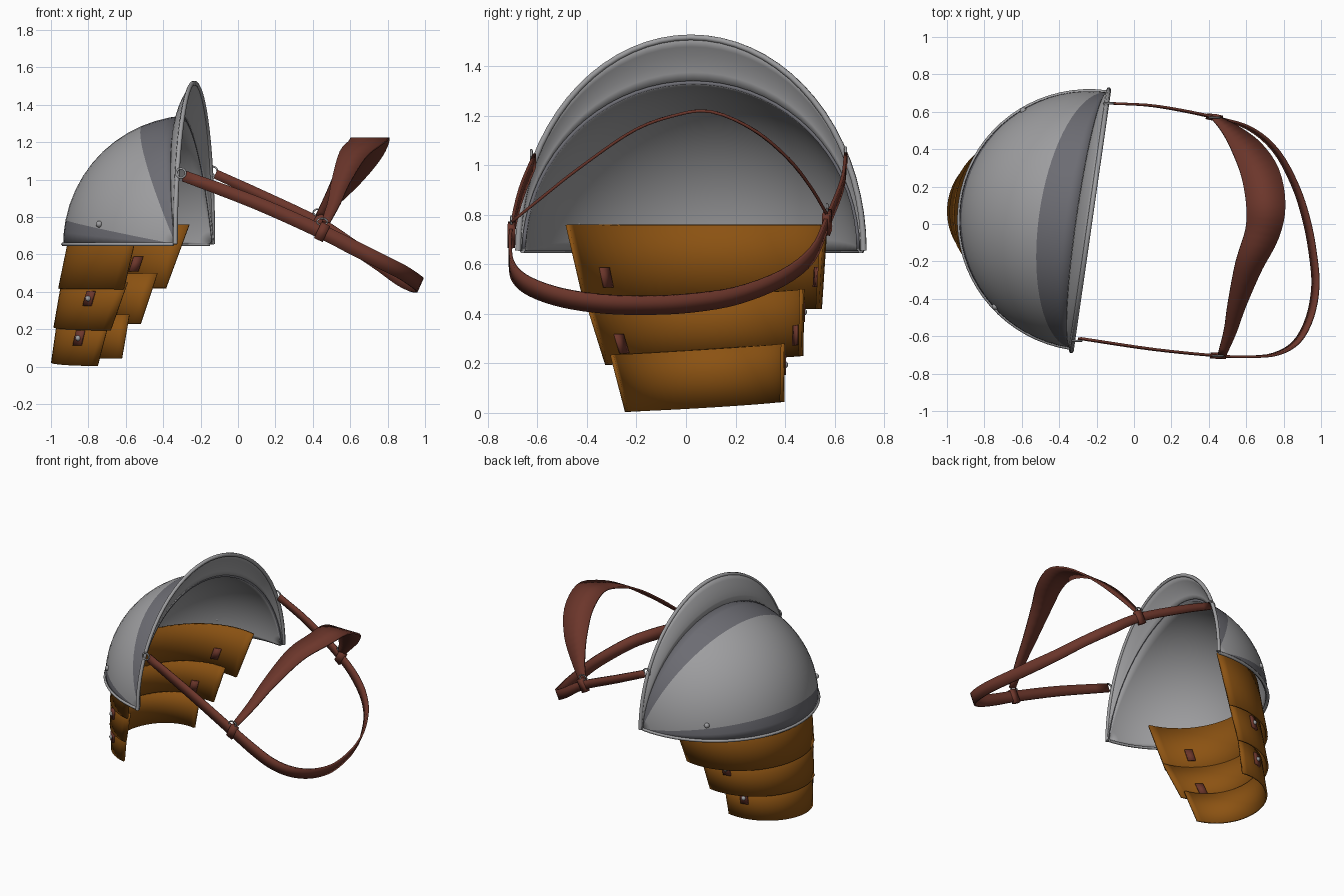
import bpy, bmesh, math
from mathutils import Vector, Matrix

if "Cube" in bpy.data.objects:
    bpy.data.objects.remove(bpy.data.objects["Cube"])


def material(name, col):
    m = bpy.data.materials.new(name)
    m.diffuse_color = (*col, 1)
    m.use_nodes = True
    m.node_tree.nodes["Principled BSDF"].inputs["Base Color"].default_value = m.diffuse_color
    return m


DARK = material("dark steel", (0.15, 0.15, 0.17))
STEEL = material("light steel", (0.34, 0.34, 0.35))
ORANGE = material("tan plate", (0.26, 0.085, 0.006))
LEATHER = material("brown leather", (0.15, 0.037, 0.024))


def smooth(ob, angle=35):
    bpy.ops.object.select_all(action='DESELECT')
    ob.select_set(True)
    bpy.context.view_layer.objects.active = ob
    bpy.ops.object.shade_smooth_by_angle(angle=math.radians(angle))


def sheet(name, rows, mats, thick, offset=0.0, rule=None):
    """Grid of points made into a thin solid sheet; rule(row) picks the material."""
    bm = bmesh.new()
    vs = [[bm.verts.new(p) for p in r] for r in rows]
    for i in range(len(rows) - 1):
        for j in range(len(rows[0]) - 1):
            f = bm.faces.new((vs[i][j], vs[i + 1][j], vs[i + 1][j + 1], vs[i][j + 1]))
            f.material_index = rule(i) if rule else 0
    me = bpy.data.meshes.new(name)
    bm.to_mesh(me)
    bm.free()
    ob = bpy.data.objects.new(name, me)
    bpy.context.collection.objects.link(ob)
    for m in mats:
        me.materials.append(m)
    smooth(ob)
    s = ob.modifiers.new("thickness", 'SOLIDIFY')
    s.thickness, s.offset = thick, offset
    s.material_offset = 1 if rule else 0
    return ob


def tube(name, pts, r, mat):
    cu = bpy.data.curves.new(name, 'CURVE')
    cu.dimensions = '3D'
    cu.bevel_depth, cu.bevel_resolution, cu.use_fill_caps = r, 1, True
    sp = cu.splines.new('POLY')
    sp.points.add(len(pts) - 1)
    for p, c in zip(sp.points, pts):
        p.co = (*c, 1)
    cu.materials.append(mat)
    ob = bpy.data.objects.new(name, cu)
    bpy.context.collection.objects.link(ob)


def spline(pts, n=4):
    """Catmull-Rom through vectors of any size."""
    p = [Vector(q) for q in pts]
    p = [2 * p[0] - p[1]] + p + [2 * p[-1] - p[-2]]
    out = []
    for i in range(1, len(p) - 2):
        a, b, c, d = p[i - 1:i + 3]
        for k in range(n):
            t = k / n
            out.append(0.5 * (2 * b + (c - a) * t + (2 * a - 5 * b + 4 * c - d) * t * t
                              + (3 * b - a - 3 * c + d) * t ** 3))
    return out + [p[-2]]


def ribbon(name, pts, wdir, thick, mat):
    """pts are (x, y, z, width); wdir is the direction across the strap."""
    rows = []
    for i, p in enumerate(pts):
        t = (pts[min(i + 1, len(pts) - 1)] - pts[max(i - 1, 0)]).to_3d().normalized()
        w = Vector(wdir)
        w = (w - t * w.dot(t)).normalized() * p[3] / 2
        c = p.to_3d()
        rows.append([c - w, c + w])
    return sheet(name, rows, [mat], thick)


def ball(name, loc, r, mat):
    bpy.ops.mesh.primitive_uv_sphere_add(segments=12, ring_count=8, radius=r, location=loc)
    ob = bpy.context.object
    ob.name = name
    ob.data.materials.append(mat)
    smooth(ob)


# Shoulder dome: frame turned about 8 degrees, u along the opening, v outward
U, V = Vector((0.142, 0.99, 0)), Vector((-0.99, 0.142, 0))
C = Vector((-0.235, 0.02, 0.655))


def loc(u, v, z):
    return C + U * u + V * v + Vector((0, 0, z))


def dome(a, b, k=1.0):
    a, b = math.radians(a), math.radians(b)
    return loc(0.69 * k * math.sin(b), 0.7 * k * math.cos(b) * math.cos(a),
               0.69 * k * math.cos(b) * math.sin(a))


lunes = [0, 5.5, 11, 18, 25, 32, 39, 46, 53, 60, 67, 73, 79, 84.3]
lats = [-89 + 178 * i / 36 for i in range(37)]
sheet("shoulder_dome", [[dome(a, b) for b in lats] for a in lunes], [DARK, STEEL], 0.015, -1,
      lambda i: 0 if lunes[i] < 11 or lunes[i] >= 67 else 1)

# Flared collar around the opening, with beaded edges
def collar(f, t):
    s, c = math.sin(t), math.cos(t)
    return loc(-(0.69 + 0.015 * f) * c, 0.07 * s * (1 - f ** 1.6), (0.687 + 0.175 * f) * s)


arch = [math.pi * i / 36 for i in range(37)]
sheet("flared_collar", [[collar(f / 5, t) for t in arch] for f in range(6)], [STEEL], 0.014)
tube("collar_bead", [collar(1, t) for t in arch], 0.013, STEEL)
tube("base_bead", [dome(0, b) for b in lats], 0.011, STEEL)
for b in (-50, 50):
    ball("dome_rivet", dome(14, b), 0.018, STEEL)

# Hanging plates: near end, far end and outermost x, for the top and bottom edges
LAMES = [
    (((-0.53, -0.48, 0.76), (-0.26, 0.55, 0.76), -0.885), ((-0.61, -0.40, 0.415), (-0.385, 0.53, 0.42), -0.955)),
    (((-0.59, -0.40, 0.45), (-0.43, 0.465, 0.50), -0.935), ((-0.68, -0.32, 0.195), (-0.52, 0.46, 0.23), -0.98)),
    (((-0.69, -0.30, 0.235), (-0.58, 0.39, 0.28), -0.96), ((-0.75, -0.24, 0.005), (-0.62, 0.385, 0.045), -0.993)),
]


def edge_point(edge, t):
    A, B, xmin = Vector(edge[0]), Vector(edge[1]), edge[2]
    m, h = (A + B) / 2, (B - A) / 2
    n = Vector((-h.y, h.x, 0)).normalized()
    d = math.sqrt((m.x - xmin) ** 2 - h.x ** 2) / abs(n.x)
    return m + h * math.sin(t) + n * d * math.cos(t)


def lame_point(k, t, f):
    return edge_point(LAMES[k][0], t).lerp(edge_point(LAMES[k][1], t), f)


turn = [math.pi * (i / 28 - 0.5) for i in range(29)]
for k in range(3):
    sheet(f"hanging_plate_{k + 1}", [[lame_point(k, t, f) for t in turn] for f in (0, 0.5, 1)],
          [ORANGE], 0.014)

# Leather tabs joining the plates, inside the upper one and outside the lower one
def tab(k, deg, f, side):
    t = math.radians(deg)
    p = lame_point(k, t, f)
    x = (lame_point(k, t + 0.02, f) - p).normalized()
    y = (lame_point(k, t, f + 0.02) - p).normalized()
    n = y.cross(x).normalized()
    if n.dot(p - Vector((-0.45, 0.05, p.z))) < 0:
        n = -n
    p += n * side * 0.012
    x, y = x * 0.026, y * 0.042
    sheet("leather_tab", [[p - x - y, p + x - y], [p - x + y, p + x + y]], [LEATHER], 0.014)
    if side > 0:
        ball("tab_rivet", p + n * 0.008, 0.015, STEEL)


for deg in (-64, 64):
    tab(0, deg, 0.62, -1)
    tab(1, deg, 0.34, 1)
    tab(1, deg, 0.68, -1)
    tab(2, deg, 0.36, 1)

# Long strap looping round the chest
loop = spline([(-0.29, -0.612, 1.02, 0.06), (0.1, -0.67, 0.875, 0.07), (0.45, -0.705, 0.72, 0.075),
               (0.62, -0.71, 0.635, 0.08), (0.76, -0.695, 0.565, 0.08), (0.87, -0.63, 0.51, 0.08),
               (0.94, -0.5, 0.465, 0.08), (0.97, -0.33, 0.44, 0.08), (0.955, -0.15, 0.435, 0.08),
               (0.92, 0.03, 0.445, 0.08), (0.86, 0.21, 0.475, 0.075), (0.76, 0.39, 0.545, 0.07),
               (0.62, 0.51, 0.64, 0.07), (0.43, 0.57, 0.77, 0.06), (0.12, 0.63, 0.92, 0.055),
               (-0.12, 0.645, 1.03, 0.05)])
ribbon("chest_strap", loop, (0.4, 0, 0.9), 0.013, LEATHER)

# Wide neck strap
neck = spline([(0.47, -0.70, 0.775, 0.045), (0.515, -0.57, 0.88, 0.07), (0.55, -0.43, 0.99, 0.10),
               (0.615, -0.22, 1.135, 0.15), (0.685, -0.05, 1.20, 0.185), (0.705, 0.1, 1.217, 0.21),
               (0.675, 0.27, 1.145, 0.205), (0.60, 0.41, 1.03, 0.165), (0.515, 0.505, 0.91, 0.10),
               (0.435, 0.57, 0.80, 0.045)])
ribbon("neck_strap", neck, (1, 0, 0), 0.012, LEATHER)

# Strap keepers and metal rings
for i in (8, 52):
    d = (loop[i + 1] - loop[i - 1]).to_3d().normalized() * 0.025
    c = loop[i].to_3d()
    ends = [Vector((*(c + d * s), 0.095)) for s in (-1, 1)]
    ribbon("strap_keeper", ends, (0.4, 0, 0.9), 0.03, LEATHER)
    ring = c + Vector((0.0, 0.0, 0.055))
    tube("neck_ring", [ring + Vector((0.028 * math.cos(q), 0, 0.018 * math.sin(q)))
                       for q in [math.tau * j / 12 for j in range(13)]], 0.005, STEEL)
for c in ((-0.305, -0.625, 1.035), (-0.135, 0.645, 1.045)):
    tube("collar_ring", [Vector(c) + Vector((0.025 * math.cos(q), 0, 0.025 * math.sin(q)))
                         for q in [math.tau * j / 12 for j in range(13)]], 0.006, STEEL)
